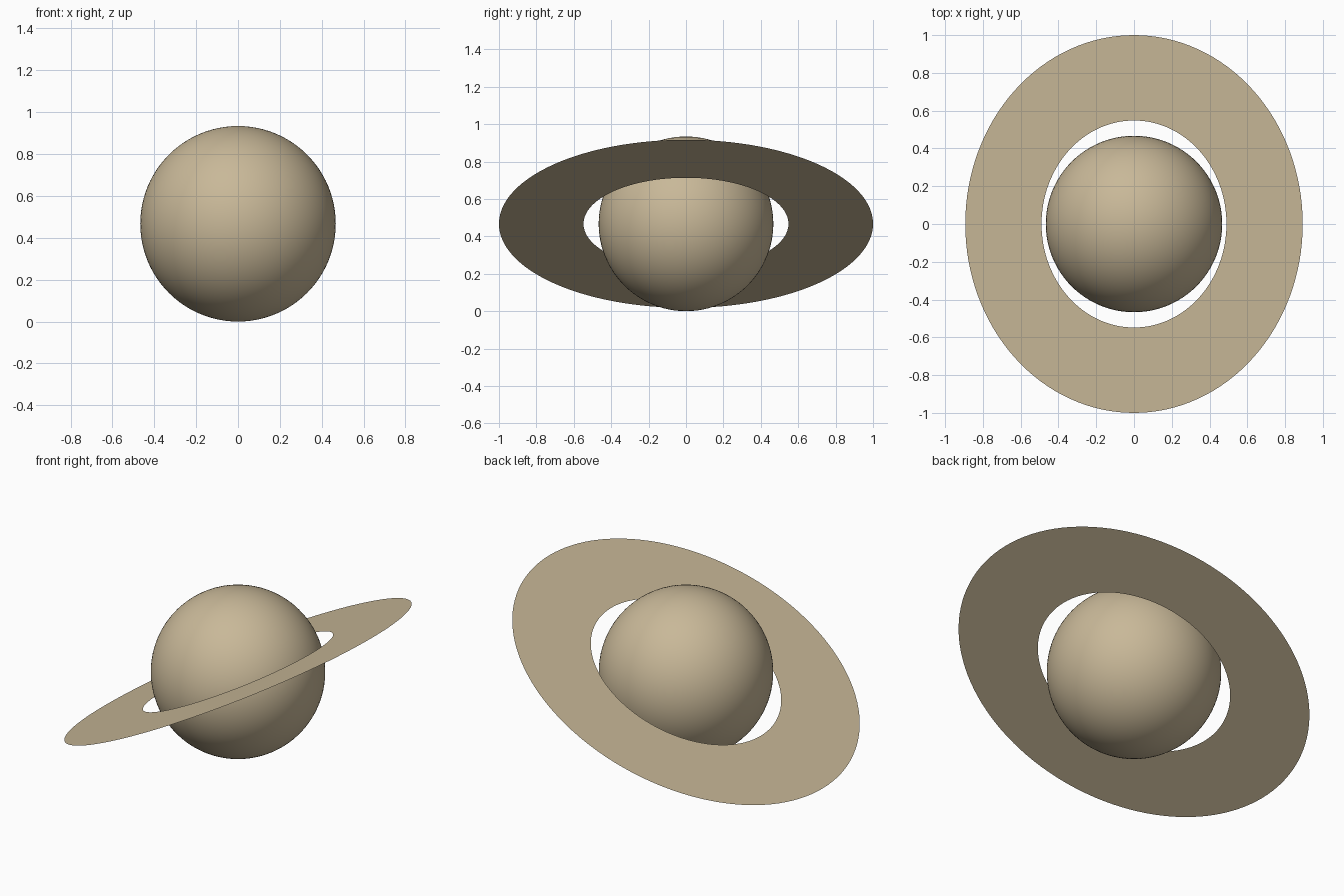
import bpy
import bmesh
from math import radians

cube = bpy.data.objects.get("Cube")
if cube:
    bpy.data.objects.remove(cube, do_unlink=True)

RADIUS = 0.467
CENTRE = (0, 0, RADIUS)
RING_INNER, RING_OUTER = 0.548, 1.0
RING_TILT = radians(26.7)


def make_material(name, rgb):
    mat = bpy.data.materials.new(name)
    mat.use_nodes = True
    colour = (*rgb, 1)
    mat.diffuse_color = colour
    mat.node_tree.nodes["Principled BSDF"].inputs["Base Color"].default_value = colour
    return mat


sand = make_material("pale_sand", (0.58, 0.48, 0.315))

# Planet globe
bpy.ops.mesh.primitive_uv_sphere_add(segments=96, ring_count=48, radius=RADIUS, location=CENTRE)
globe = bpy.context.object
globe.name = "planet_globe"
globe.data.materials.append(sand)
bpy.ops.object.shade_smooth()

# Flat ring: an open sheet between two circles, raised on the +x side
bm = bmesh.new()
inner, outer = (
    bmesh.ops.create_circle(bm, segments=128, radius=r)["verts"]
    for r in (RING_INNER, RING_OUTER)
)
edges = {e for v in inner + outer for e in v.link_edges}
bmesh.ops.bridge_loops(bm, edges=list(edges))
bm.normal_update()
for face in bm.faces:
    if face.normal.z < 0:
        face.normal_flip()
mesh = bpy.data.meshes.new("planet_ring")
bm.to_mesh(mesh)
bm.free()
mesh.materials.append(sand)
ring = bpy.data.objects.new("planet_ring", mesh)
ring.location = CENTRE
ring.rotation_euler.y = -RING_TILT
bpy.context.collection.objects.link(ring)
